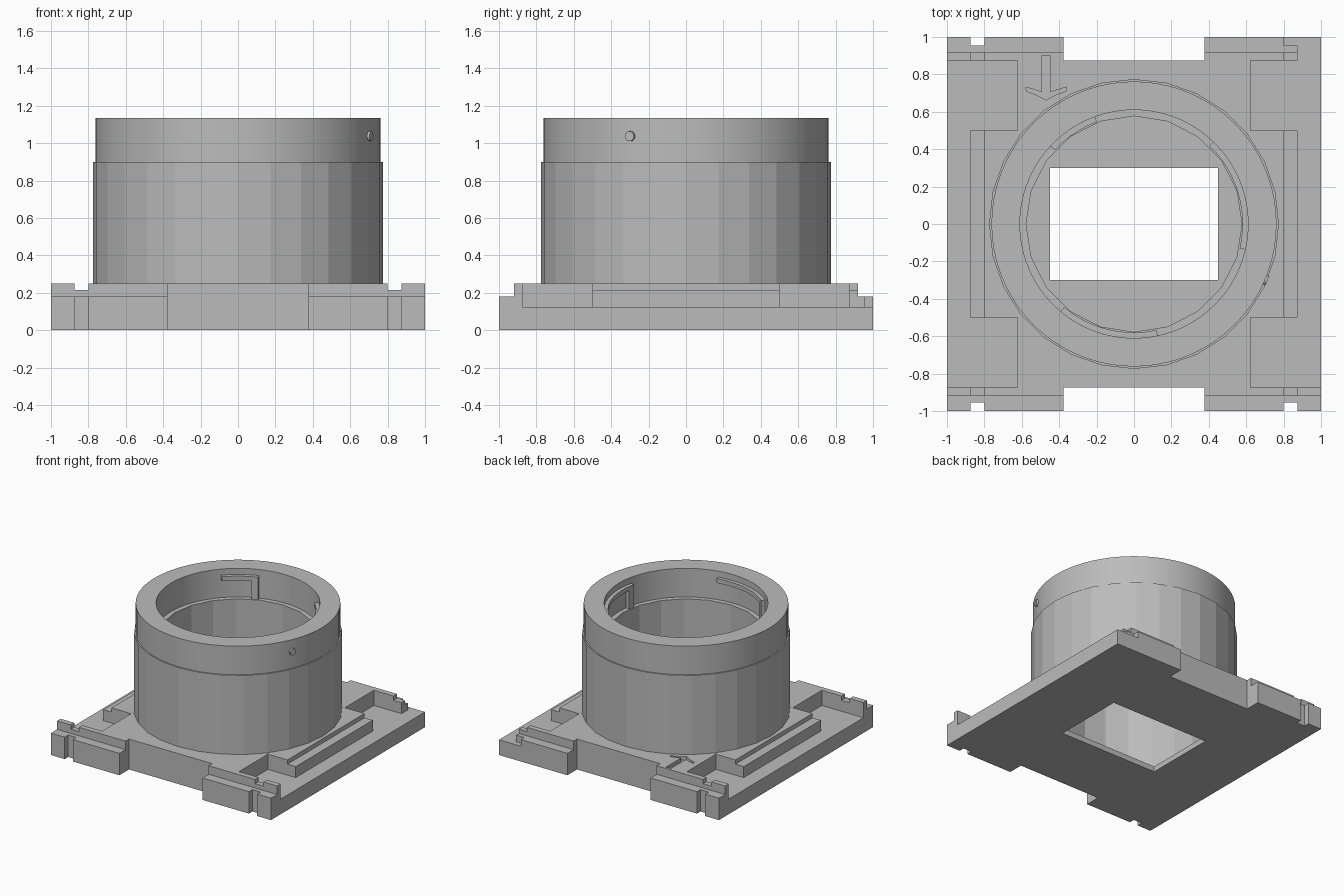
import bpy, bmesh, math
from mathutils import Matrix, Vector

if "Cube" in bpy.data.objects:
    bpy.data.objects.remove(bpy.data.objects["Cube"])

grey = bpy.data.materials.new("plain grey")
grey.use_nodes = True
grey.diffuse_color = (0.5, 0.5, 0.5, 1)
grey.node_tree.nodes["Principled BSDF"].inputs["Base Color"].default_value = (0.5, 0.5, 0.5, 1)


def finish(name, bm):
    bmesh.ops.recalc_face_normals(bm, faces=bm.faces)
    mesh = bpy.data.meshes.new(name)
    bm.to_mesh(mesh)
    bm.free()
    mesh.materials.append(grey)
    obj = bpy.data.objects.new(name, mesh)
    bpy.context.collection.objects.link(obj)
    return obj


def box(name, x0, x1, y0, y1, z0, z1):
    bm = bmesh.new()
    size = Matrix.Diagonal((x1 - x0, y1 - y0, z1 - z0, 1))
    place = Matrix.Translation(((x0 + x1) / 2, (y0 + y1) / 2, (z0 + z1) / 2))
    bmesh.ops.create_cube(bm, size=1, matrix=place @ size)
    return finish(name, bm)


def cylinder(name, radius, z0, z1, sides):
    bm = bmesh.new()
    bmesh.ops.create_cone(bm, cap_ends=True, segments=sides, radius1=radius, radius2=radius,
                          depth=z1 - z0, matrix=Matrix.Translation((0, 0, (z0 + z1) / 2)))
    return finish(name, bm)


def prism(name, points, z0, z1):
    bm = bmesh.new()
    face = bm.faces.new([bm.verts.new((x, y, z0)) for x, y in points])
    up = bmesh.ops.extrude_face_region(bm, geom=[face])["geom"]
    bmesh.ops.translate(bm, vec=(0, 0, z1 - z0),
                        verts=[v for v in up if isinstance(v, bmesh.types.BMVert)])
    return finish(name, bm)


def cut(target, cutter):
    cutter.hide_render = True
    mod = target.modifiers.new("cut", 'BOOLEAN')
    mod.operation, mod.solver, mod.object = 'DIFFERENCE', 'EXACT', cutter
    bpy.context.view_layer.objects.active = target
    bpy.ops.object.modifier_apply(modifier=mod.name)
    bpy.data.objects.remove(cutter)


def smooth(obj):
    bpy.ops.object.select_all(action='DESELECT')
    obj.select_set(True)
    bpy.context.view_layer.objects.active = obj
    bpy.ops.object.shade_smooth_by_angle(angle=math.radians(30))


def arc_rib(name, start, end, z0, z1):
    # a rectangular section swept around the bore
    bm = bmesh.new()
    corners = [(0.58, z0), (0.62, z0), (0.62, z1), (0.58, z1)]
    face = bm.faces.new([bm.verts.new((r, 0, z)) for r, z in corners])
    bmesh.ops.rotate(bm, verts=bm.verts, matrix=Matrix.Rotation(math.radians(start), 3, 'Z'))
    steps = max(2, round((end - start) / 5))
    # keep the first section as the start cap; the spin makes the end cap
    bmesh.ops.spin(bm, geom=[face] + list(face.edges) + list(face.verts), axis=(0, 0, 1),
                   angle=math.radians(end - start), steps=steps)
    return finish(name, bm)


# Base plate
FAR, TOP = 1.1, 0.25
base = box("base_plate", -1, 1, -1, 1, 0, TOP)


def cut_box(x0, x1, y0, y1, z0):
    cut(base, box("cutter", min(x0, x1), max(x0, x1), min(y0, y1), max(y0, y1), z0, 0.4))


for sy in (-1, 1):
    cut_box(-0.378, 0.378, 0.875 * sy, FAR * sy, -0.1)        # wide end notch
    cut_box(-FAR, FAR, 0.92 * sy, FAR * sy, 0.18)             # lowered end ledge
    for sx in (-1, 1):
        cut_box(0.622 * sx, FAR * sx, 0.5 * sy, 0.875 * sy, 0.125)    # corner pocket
        cut_box(0.8 * sx, 0.875 * sx, 0.85 * sy, 0.95 * sy, 0.215)    # slot in end wall
        if (sx, sy) != (1, 1):
            cut_box(0.8 * sx, 0.875 * sx, 0.955 * sy, FAR * sy, -0.1)  # small end notch
for sx in (-1, 1):
    cut_box(0.875 * sx, FAR * sx, -0.6, 0.6, 0.125)           # side shelf
    cut_box(0.8 * sx, 0.9 * sx, -0.5, 0.5, 0.215)             # stepped rail

# Open corner at the back
cut_box(0.875, FAR, 0.8, FAR, 0.125)
cut_box(0.8, FAR, 0.955, FAR, 0.125)

# Engraved direction arrow
half = [(0.022, 0.9), (0.022, 0.705), (0.108, 0.732), (0.105, 0.71), (0.05, 0.69)]
arrow = [(-0.47 + x, y) for x, y in half] + [(-0.47, 0.662)]
arrow += [(-0.47 - x, y) for x, y in reversed(half)]
cut(base, prism("cutter", arrow, 0.22, 0.4))

# Round well and rectangular window
cut(base, cylinder("cutter", 0.577, 0.045, 0.4, 20))
cut(base, box("cutter", -0.45, 0.45, -0.3, 0.3, -0.1, 0.3))

# Faceted lower barrel
lower = cylinder("lower_barrel", 0.775, TOP, 0.9, 28)
cut(lower, cylinder("cutter", 0.577, 0.1, 1.0, 20))

# Smooth upper collar
collar = cylinder("upper_collar", 0.762, 0.9, 1.135, 72)
cut(collar, cylinder("cutter", 0.61, 0.8, 1.2, 72))
smooth(collar)

# L-shaped locking ribs inside the collar
for i, (start, end) in enumerate([(110, 137), (-13, 46), (-130, -78)], 1):
    arc_rib(f"locking_rib_{i}", start, end, 1.05, 1.085)
    arc_rib(f"locking_stop_{i}", start, start + 5, 0.9, 1.05)

# Index pin on the outside of the collar
bm = bmesh.new()
out = Vector((math.cos(math.radians(-23)), math.sin(math.radians(-23)), 0))
turn = out.to_track_quat('Z', 'Y').to_matrix().to_4x4()
bmesh.ops.create_cone(bm, cap_ends=True, segments=20, radius1=0.03, radius2=0.026, depth=0.05,
                      matrix=Matrix.Translation(out * 0.75 + Vector((0, 0, 1.037))) @ turn)
smooth(finish("index_pin", bm))
